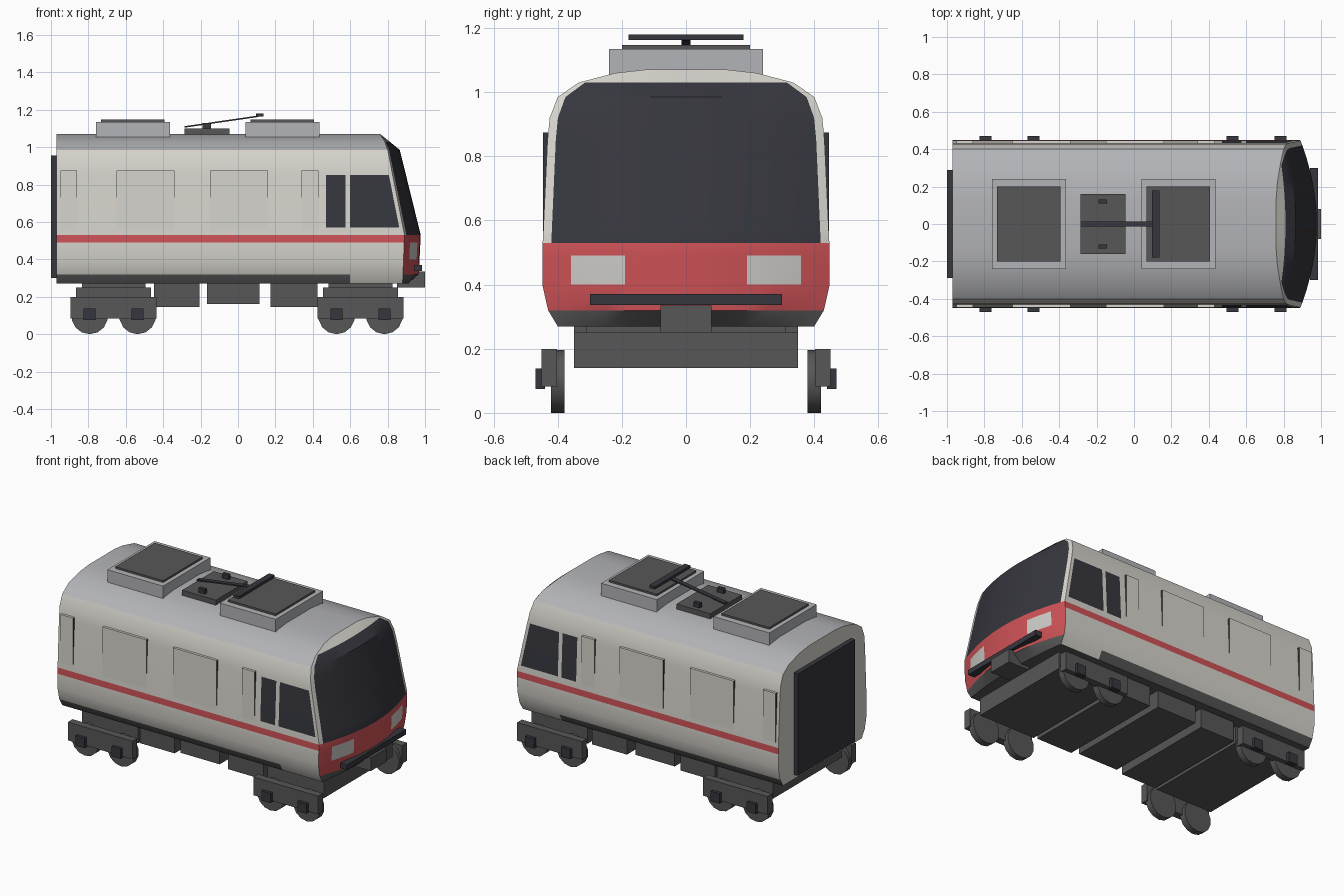
import bpy, bmesh, math
from mathutils import Vector

cube = bpy.data.objects.get("Cube")
if cube:
    bpy.data.objects.remove(cube)


def material(name, r, g, b):
    m = bpy.data.materials.new(name)
    m.use_nodes = True
    m.diffuse_color = (r, g, b, 1)
    m.node_tree.nodes["Principled BSDF"].inputs["Base Color"].default_value = (r, g, b, 1)
    return m


CREAM = material("cream", .68, .66, .61)
ROOF = material("roof_grey", .45, .455, .475)
RED = material("red", .62, .085, .095)
GLASS = material("dark_glass", .037, .038, .048)
GREY = material("underframe_grey", .095, .095, .097)
LAMP = material("lamp_white", .62, .61, .58)
PALETTE = [CREAM, ROOF, RED, GLASS, GREY, LAMP]


def finish(name, bm, mats):
    bmesh.ops.recalc_face_normals(bm, faces=bm.faces)
    mesh = bpy.data.meshes.new(name)
    bm.to_mesh(mesh)
    bm.free()
    for m in mats:
        mesh.materials.append(m)
    ob = bpy.data.objects.new(name, mesh)
    bpy.context.collection.objects.link(ob)
    return ob


def box(name, x, y, z, mat):
    """Box from (min, max) ranges."""
    bm = bmesh.new()
    bmesh.ops.create_cube(bm, size=1)
    for v in bm.verts:
        v.co = Vector([a + (b - a) * (c + .5) for (a, b), c in zip((x, y, z), v.co)])
    return finish(name, bm, [mat])


def smooth(ob, angle):
    bpy.ops.object.select_all(action='DESELECT')
    ob.select_set(True)
    bpy.context.view_layer.objects.active = ob
    bpy.ops.object.shade_smooth_by_angle(angle=math.radians(angle))


def interp(table, z):
    for (a, p), (b, q) in zip(table, table[1:]):
        if z <= b:
            return p + (q - p) * max(0, z - a) / (b - a)
    return table[-1][1]


# Body shell: half section as (half width, height), nose edge and nose bulge by height
SECTION = [(.40, .27), (.43, .32), (.448, .40), (.448, .49), (.447, .53), (.445, .57),
           (.432, .85), (.425, .92), (.40, .985), (.335, 1.03), (.22, 1.06), (.13, 1.07)]
EDGE = [(.27, .88), (.53, .89), (.985, .80), (1.03, .785), (1.07, .76)]
BULGE = [(.27, .03), (.32, .085), (.53, .087), (.985, .065), (1.03, .025), (1.07, 0)]
COLUMNS = [-.97, .47, .575, .60]
HALF = [.2, .424, .6, .8, .94]
ACROSS = [-t for t in reversed(HALF)] + [0] + HALF


def side_colour(col, low, high):
    if high < .33:
        return GREY if col < 3 else CREAM
    if low > .98:
        return ROOF
    if low > .48 and high < .54:
        return RED
    if col in (1, 3) and low > .56 and high < .86:
        return GLASS
    return CREAM


def nose_colour(t, low, high):
    if high < .33:
        return GREY
    if high < .54:
        lit = .424 < abs(t) < .8 and low > .39 and high < .50
        return LAMP if lit else RED
    return GLASS if high < 1.04 and abs(t) < .94 else CREAM


bm = bmesh.new()


def face(verts, mat):
    bm.faces.new(verts).material_index = PALETTE.index(mat)


rings = []
for col in range(len(COLUMNS) + 2):
    ring = {}
    for s in (-1, 1):
        ring[s] = []
        for y, z in SECTION:
            x = COLUMNS[col] if col < 4 else interp(EDGE, z) - (.02 if col == 4 else 0)
            ring[s].append(bm.verts.new((x, s * y, z)))
    rings.append(ring)

for col, (a, b) in enumerate(zip(rings, rings[1:])):
    for s in (-1, 1):
        for i in range(len(SECTION) - 1):
            face([a[s][i], b[s][i], b[s][i + 1], a[s][i + 1]],
                 side_colour(col, SECTION[i][1], SECTION[i + 1][1]))
    face([a[-1][0], b[-1][0], b[1][0], a[1][0]], GREY)
    face([a[-1][-1], b[-1][-1], b[1][-1], a[1][-1]], ROOF)
face(rings[0][-1] + rings[0][1][::-1], CREAM)

# Curved nose spanning the front ring
rows = []
for i, (w, z) in enumerate(SECTION):
    mid = [bm.verts.new((interp(EDGE, z) + interp(BULGE, z) * (1 - t * t), w * t, z))
           for t in ACROSS]
    rows.append([rings[-1][-1][i]] + mid + [rings[-1][1][i]])
stops = [-1] + ACROSS + [1]
for i, (lo, hi) in enumerate(zip(rows, rows[1:])):
    for j in range(len(stops) - 1):
        face([lo[j], lo[j + 1], hi[j + 1], hi[j]],
             nose_colour((stops[j] + stops[j + 1]) / 2, SECTION[i][1], SECTION[i + 1][1]))
face(rows[0], GREY)
face(rows[-1], CREAM)
smooth(finish("body_shell", bm, PALETTE), 32)

# Upright side panels with dark edges
for s, side in ((1, "left"), (-1, "right")):
    for n, x in enumerate([(-.95, -.86), (-.65, -.34), (-.15, .16), (.34, .43)]):
        ob = box(f"{side}_side_panel_{n + 1}", x, sorted((s * .40, s * .4455)), (.53, .875), CREAM)
        ob.data.materials.append(GLASS)
        for p in ob.data.polygons:
            p.material_index = int(abs(p.normal.x) > .5)

# Rear gangway
box("rear_gangway", (-1, -.96), (-.29, .29), (.30, .955), GLASS)

# Roof equipment
for n, x in enumerate((-.5625, .2375)):
    box(f"roof_unit_{n + 1}", (x - .198, x + .198), (-.24, .24), (1.03, 1.135), ROOF)
    box(f"roof_grille_{n + 1}", (x - .17, x + .17), (-.20, .20), (1.13, 1.147), GREY)
box("collector_base", (-.285, -.045), (-.16, .16), (1.06, 1.10), GREY)
for s, side in ((1, "left"), (-1, "right")):
    box(f"{side}_insulator", (-.19, -.145), sorted((s * .11, s * .132)), (1.09, 1.13), GLASS)
arm = box("collector_arm", (-.285, .11), (-.014, .014), (-.004, .004), GLASS)
for v in arm.data.vertices:
    v.co.z += 1.108 + (v.co.x + .285) * .145
box("collector_bar", (.095, .135), (-.18, .18), (1.163, 1.18), GLASS)

# Underfloor equipment
for n, (x, z) in enumerate([((-.45, -.205), .145), ((-.165, .115), .16), ((.175, .425), .145)]):
    box(f"underfloor_box_{n + 1}", x, (-.35, .35), (z, .275), GREY)


def wheel(name, x, y):
    bm = bmesh.new()
    bmesh.ops.create_cone(bm, cap_ends=True, segments=14, radius1=.098, radius2=.098, depth=.042)
    for v in bm.verts:
        v.co = Vector((x + v.co.x, y + v.co.z, .098 + v.co.y))
    smooth(finish(name, bm, [GREY]), 35)


# Bogies
for end, c in (("rear", -.665), ("front", .655)):
    box(f"{end}_bolster", (c - .20, c + .20), (-.35, .35), (.14, .25), GREY)
    box(f"{end}_pivot", (c - .17, c + .17), (-.31, .31), (.24, .28), GREY)
    for s, side in ((1, "left"), (-1, "right")):
        box(f"{end}_{side}_bogie_frame", (c - .23, c + .23), sorted((s * .402, s * .45)),
            (.083, .20), GREY)
        for n, dx in enumerate((-.128, .128)):
            wheel(f"{end}_{side}_wheel_{n + 1}", c + dx, s * .40)
            box(f"{end}_{side}_axle_box_{n + 1}", (c + dx - .032, c + dx + .032),
                sorted((s * .44, s * .47)), (.075, .138), GLASS)

# Coupler and bumper
box("coupler", (.85, 1), (-.08, .08), (.25, .335), GREY)
box("bumper_bar", (.94, .985), (-.30, .30), (.337, .37), GLASS)
